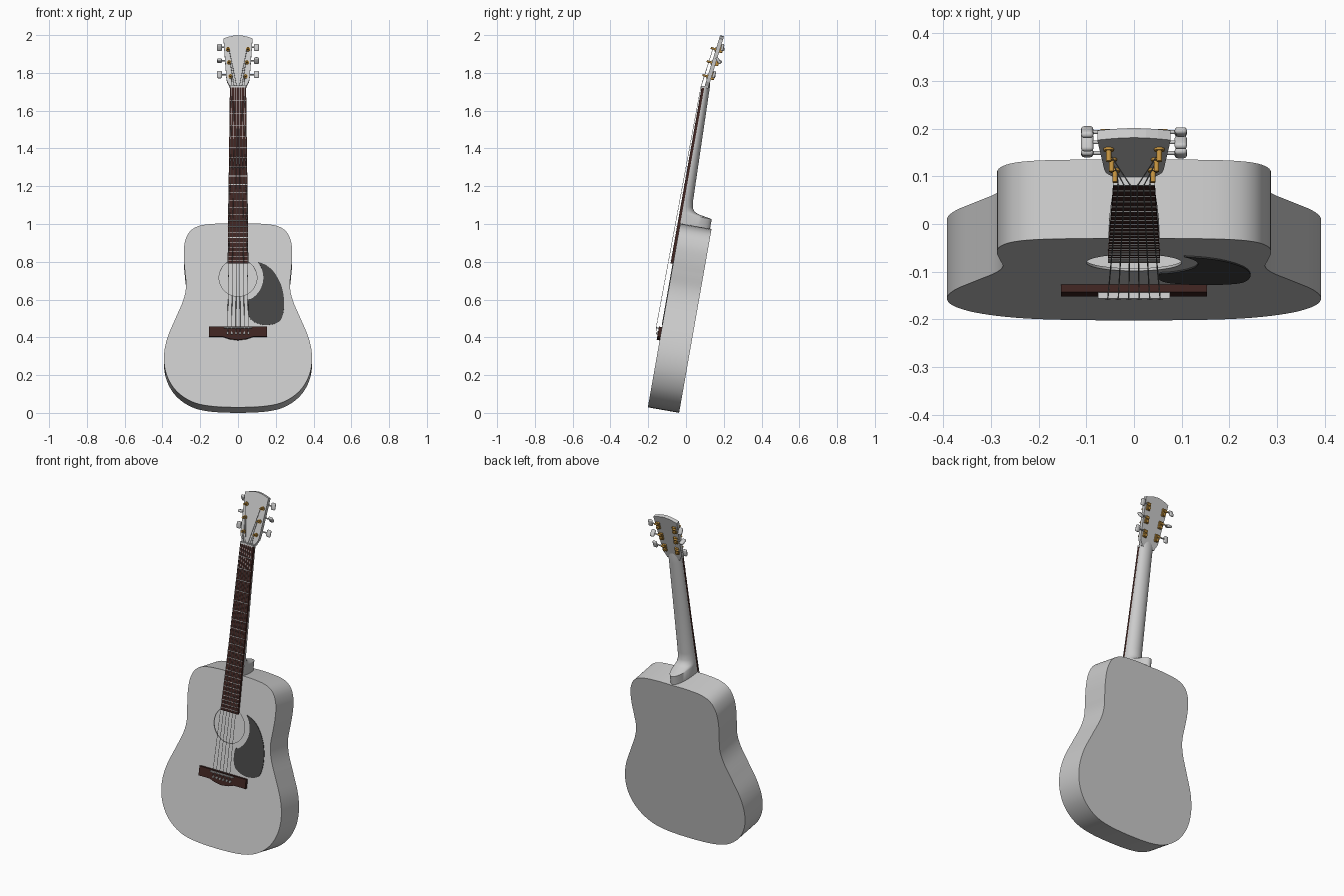
import bpy, bmesh
from math import radians, sin, cos, pi
from mathutils import Matrix, Vector

if "Cube" in bpy.data.objects:
    bpy.data.objects.remove(bpy.data.objects["Cube"])

# Guitar space: x across, y depth behind the soundboard, z along the neck; leaned back 10 degrees
LEAN = Matrix.Translation((0, -0.202, 0.0295)) @ Matrix.Rotation(radians(-10), 4, 'X')
HEAD_LOCAL = Matrix.Translation((0, 0, 1.72)) @ Matrix.Rotation(radians(-7), 4, 'X')
HEAD = LEAN @ HEAD_LOCAL


def material(name, rgb):
    m = bpy.data.materials.new(name)
    m.diffuse_color = (*rgb, 1)
    m.use_nodes = True
    m.node_tree.nodes["Principled BSDF"].inputs["Base Color"].default_value = m.diffuse_color
    return m


ROSEWOOD = material("dark_wood", (0.05, 0.018, 0.015))
BLACK = material("guard_black", (0.06, 0.06, 0.06))
GOLD = material("gold", (0.55, 0.29, 0.05))


def finish(name, bm, space=LEAN, mat=None):
    bmesh.ops.recalc_face_normals(bm, faces=bm.faces)
    me = bpy.data.meshes.new(name)
    bm.to_mesh(me)
    bm.free()
    ob = bpy.data.objects.new(name, me)
    bpy.context.collection.objects.link(ob)
    ob.matrix_world = space
    if mat:
        me.materials.append(mat)
    return ob


def activate(ob):
    bpy.ops.object.select_all(action='DESELECT')
    ob.select_set(True)
    bpy.context.view_layer.objects.active = ob


def smooth(ob):
    activate(ob)
    bpy.ops.object.shade_smooth_by_angle(angle=radians(35))
    return ob


def mirrored(half):
    return half + [(-x, z) for x, z in reversed(half) if x > 1e-6]


def spline(pts, n=6):
    out = []
    for i in range(len(pts)):
        a, b, c, d = (Vector(pts[(i + k) % len(pts)]) for k in (-1, 0, 1, 2))
        for s in range(n):
            t = s / n
            out.append(tuple(0.5 * (2 * b + (c - a) * t + (2 * a - 5 * b + 4 * c - d) * t ** 2
                                    + (3 * b - a - 3 * c + d) * t ** 3)))
    return out


def prism(name, pts, y0, y1, space=LEAN, mat=None):
    bm = bmesh.new()
    face = bm.faces.new([bm.verts.new((x, y0, z)) for x, z in pts])
    ext = bmesh.ops.extrude_face_region(bm, geom=[face])
    bmesh.ops.translate(bm, vec=(0, y1 - y0, 0),
                        verts=[v for v in ext['geom'] if isinstance(v, bmesh.types.BMVert)])
    return finish(name, bm, space, mat)


def add_box(bm, center, size, rot=0):
    bmesh.ops.create_cube(bm, size=1, matrix=Matrix.Translation(center)
                          @ Matrix.Rotation(rot, 4, 'X') @ Matrix.Diagonal((*size, 1)))


def add_cyl(bm, center, r, length, axis='Y', seg=16):
    turn = Matrix.Rotation(pi / 2, 4, 'X' if axis == 'Y' else 'Y')
    bmesh.ops.create_cone(bm, cap_ends=True, segments=seg, radius1=r, radius2=r, depth=length,
                          matrix=Matrix.Translation(center) @ turn)


# Body: hollow box with a round sound hole
half = [(0, 0), (.15, .007), (.25, .033), (.33, .092), (.378, .175), (.392, .27), (.375, .37),
        (.33, .48), (.29, .575), (.275, .65), (.281, .73), (.287, .81), (.282, .885),
        (.255, .945), (.2, .977), (.1, .988), (0, .988)]
body = prism("body", spline(mirrored(half)), 0, 0.168)
bm = bmesh.new()
add_cyl(bm, (0, 0, .697), .1, .06, seg=64)
cutter = finish("sound_hole_cutter", bm)
cutter.hide_render = True
shell = body.modifiers.new("shell", 'SOLIDIFY')
shell.thickness, shell.offset = 0.008, -1
hole = body.modifiers.new("hole", 'BOOLEAN')
hole.object, hole.operation, hole.solver = cutter, 'DIFFERENCE', 'EXACT'
activate(body)
for m in ("shell", "hole"):
    bpy.ops.object.modifier_apply(modifier=m)
bpy.data.objects.remove(cutter)
smooth(body)

# Neck and heel: half-ellipse sections (z, half width, front, depth)
stations = [(.984, .054, 0, .16), (1.04, .053, 0, .16), (1.047, .053, 0, .12), (1.053, .053, 0, .085),
            (1.063, .053, 0, .063), (1.082, .052, 0, .051), (1.12, .051, 0, .046),
            (1.4, .047, 0, .038), (1.69, .043, 0, .03), (1.725, .043, .001, .028),
            (1.755, .044, .006, .019)]
bm = bmesh.new()
K = 20
rings = [[bm.verts.new((w * cos(pi * i / K), y + d * sin(pi * i / K), z)) for i in range(K + 1)]
         for z, w, y, d in stations]
for a, b in zip(rings, rings[1:]):
    for i in range(K + 1):
        j = (i + 1) % (K + 1)
        bm.faces.new((a[i], a[j], b[j], b[i]))
bm.faces.new(rings[0])
bm.faces.new(rings[-1])
smooth(finish("neck", bm))

# Fingerboard, frets and nut
Z0, Z1 = .772, 1.716
prism("fingerboard", [(-.055, Z0), (.055, Z0), (.043, Z1), (-.043, Z1)], -.014, 0, mat=ROSEWOOD)
bm = bmesh.new()
for n in range(1, 23):
    z = 1.72 - 1.295 * (1 - 2 ** (-n / 12))
    w = .055 - .012 * (z - Z0) / (Z1 - Z0)
    add_box(bm, (0, -.0145, z), (2 * w, .003, .003))
finish("frets", bm)
bm = bmesh.new()
add_box(bm, (0, -.008, 1.721), (.087, .018, .01))
finish("nut", bm)

# Pickguard wrapping the sound hole
guard_arc = [(.134 * cos(radians(a)), .697 + .134 * sin(radians(a))) for a in range(-66, 39, 8)]
guard = [(.112, .779), (.15, .763), (.19, .727), (.227, .66), (.243, .586), (.24, .51), (.216, .459),
         (.143, .442), (.076, .465), (.053, .51)]
prism("pickguard", spline(guard_arc + guard, 4), -.003, .001, mat=BLACK)

# Bridge, saddle and pins
belly = [(.08, .378), (.045, .366), (0, .36)]
prism("bridge", mirrored([(0, .431), (.153, .431), (.153, .378)] + belly), -.016, .001, mat=ROSEWOOD)
bm = bmesh.new()
add_box(bm, (0, -.02, .423), (.15, .018, .006))
finish("saddle", bm)
bm = bmesh.new()
for i in range(6):
    add_cyl(bm, (-.055 + .022 * i, -.019, .395), .006, .012, seg=12)
smooth(finish("bridge_pins", bm))

# Headstock
head_half = [(.043, 0), (.046, .012), (.058, .033), (.062, .055), (.077, .271), (.05, .28), (.025, .286), (0, .2885)]
prism("headstock", mirrored(head_half), 0, .021, HEAD)

# Tuners: posts, gear housings, shafts and buttons
POSTS = [(.040, .06), (.047, .137), (.053, .21)]
TURN = {-1: (10, 85, 40), 1: (0, 50, 5)}
gold, shafts, buttons = bmesh.new(), bmesh.new(), bmesh.new()
for s in (-1, 1):
    for (x, t), turn in zip(POSTS, TURN[s]):
        add_cyl(gold, (s * x, -.002, t), .011, .006)
        add_cyl(gold, (s * x, -.01, t), .0055, .036)
        add_box(gold, (s * x, .025, t + .01), (.022, .01, .042))
        add_cyl(gold, (s * x, .031, t), .009, .012)
        add_cyl(gold, (s * (x + .006), .03, t + .02), .006, .022, 'X')
        add_cyl(shafts, (s * (x + .088) / 2, .03, t + .02), .004, .088 - x, 'X', 12)
        add_box(buttons, (s * .098, .03, t + .02), (.026, .015, .04), radians(turn))
smooth(finish("tuner_gears", gold, HEAD, GOLD))
smooth(finish("tuner_shafts", shafts, HEAD))
ob = finish("tuner_buttons", buttons, HEAD)
bev = ob.modifiers.new("round", 'BEVEL')
bev.width, bev.segments = .007, 3
activate(ob)
bpy.ops.object.modifier_apply(modifier="round")
smooth(ob)

# Strings from pins over saddle and nut to the posts
cu = bpy.data.curves.new("strings", 'CURVE')
cu.dimensions = '3D'
cu.bevel_depth, cu.bevel_resolution = .0014, 1
for i in range(6):
    s = -1 if i < 3 else 1
    px, pt = POSTS[min(i, 5 - i)]
    k = i - 2.5
    path = [(k * .022, -.018, .397), (k * .022, -.03, .423), (k * .0132, -.018, 1.721),
            HEAD_LOCAL @ Vector((s * (px - .005), -.016, pt))]
    sp = cu.splines.new('POLY')
    sp.points.add(len(path) - 1)
    for p, co in zip(sp.points, path):
        p.co = (*co, 1)
strings = bpy.data.objects.new("strings", cu)
bpy.context.collection.objects.link(strings)
strings.matrix_world = LEAN
